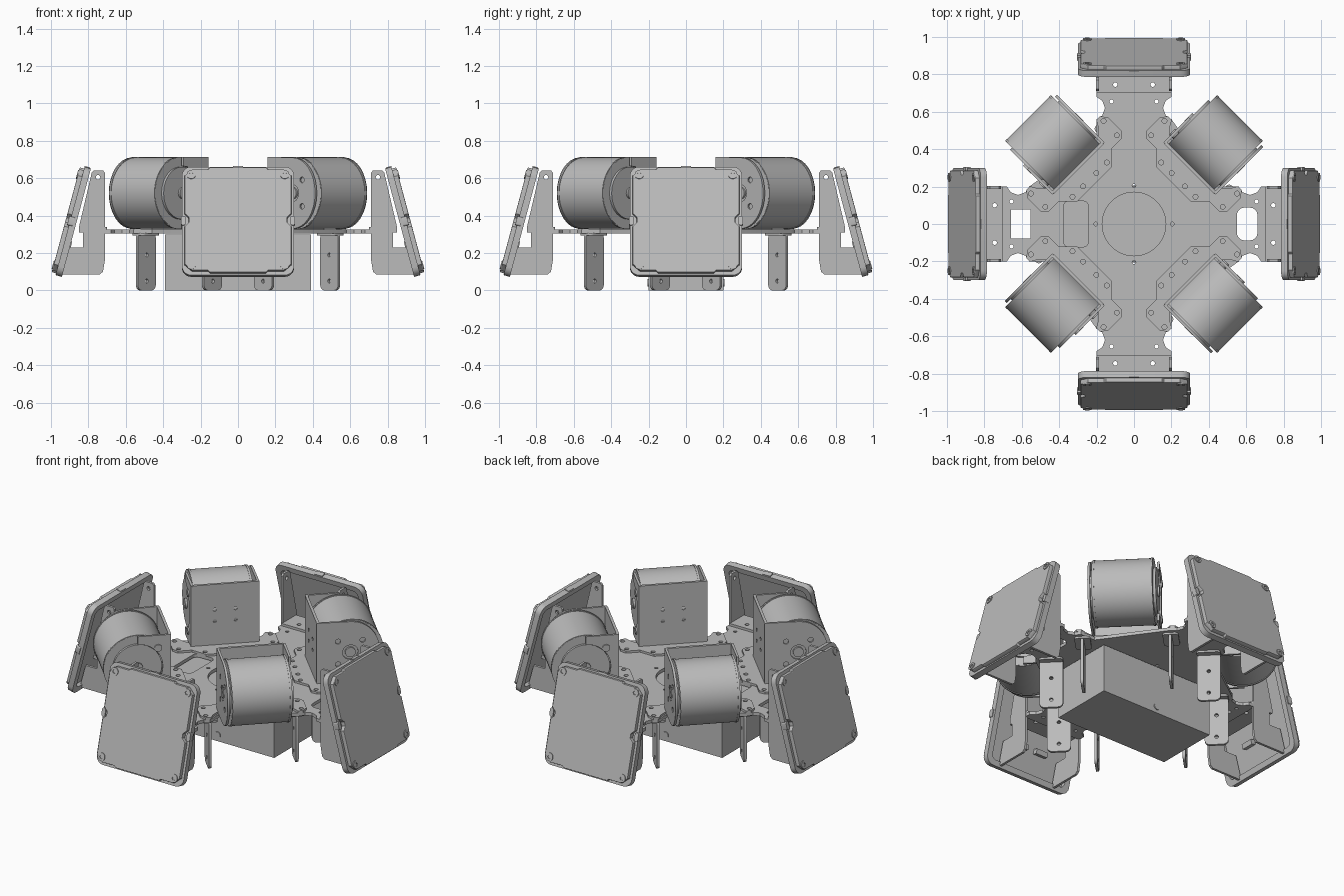
import bpy
import math
from math import pi, cos, sin
from mathutils import Matrix, Vector

cube = bpy.data.objects.get("Cube")
if cube:
    bpy.data.objects.remove(cube, do_unlink=True)


def material(name, value):
    m = bpy.data.materials.new(name)
    m.use_nodes = True
    m.diffuse_color = (value, value, value, 1)
    m.node_tree.nodes["Principled BSDF"].inputs["Base Color"].default_value = (value, value, value, 1)
    return m


GREY = material("machined grey", 0.5)


# Outlines: circle, rounded rectangle, mirrored point list
def circle(x, y, r, n=20):
    return [(x + r * cos(2 * pi * i / n), y + r * sin(2 * pi * i / n)) for i in range(n)]


def rounded(x, y, w, h, r, n=5):
    pts = []
    for q, (sx, sy) in enumerate([(1, 1), (-1, 1), (-1, -1), (1, -1)]):
        cx, cy = x + sx * (w / 2 - r), y + sy * (h / 2 - r)
        for i in range(n + 1):
            a = (q + i / n) * pi / 2
            pts.append((cx + r * cos(a), cy + r * sin(a)))
    return pts


def finish(obj, name, matrix):
    obj.name = name
    obj.matrix_world = matrix
    obj.data.materials.clear()
    obj.data.materials.append(GREY)
    bpy.ops.object.select_all(action='DESELECT')
    obj.select_set(True)
    bpy.context.view_layer.objects.active = obj
    bpy.ops.object.shade_smooth_by_angle(angle=math.radians(35))
    return obj


# Flat sheet: first outline is the border, the others are holes
def sheet(name, outlines, thick, matrix, bevel=0):
    cu = bpy.data.curves.new(name, 'CURVE')
    cu.dimensions, cu.fill_mode = '2D', 'BOTH'
    cu.extrude, cu.bevel_depth, cu.bevel_resolution = thick / 2 - bevel, bevel, 1
    cu.offset = -bevel
    for pts in outlines:
        s = cu.splines.new('POLY')
        s.points.add(len(pts) - 1)
        for p, (x, y) in zip(s.points, pts):
            p.co = (x, y, 0, 1)
        s.use_cyclic_u = True
    tmp = bpy.data.objects.new(name, cu)
    bpy.context.collection.objects.link(tmp)
    bpy.context.view_layer.update()
    deps = bpy.context.evaluated_depsgraph_get()
    mesh = bpy.data.meshes.new_from_object(tmp.evaluated_get(deps))
    bpy.data.objects.remove(tmp, do_unlink=True)
    obj = bpy.data.objects.new(name, mesh)
    bpy.context.collection.objects.link(obj)
    return finish(obj, name, matrix)


def cylinder(name, r, depth, matrix, n=64):
    bpy.ops.mesh.primitive_cylinder_add(vertices=n, radius=r, depth=depth)
    return finish(bpy.context.object, name, matrix)


def box(name, size, matrix):
    bpy.ops.mesh.primitive_cube_add(size=1)
    obj = bpy.context.object
    obj.data.transform(Matrix.Diagonal((*size, 1)))
    return finish(obj, name, matrix)


def at(x, y, z):
    return Matrix.Translation(Vector((x, y, z)))


def spin(angle, axis='Z'):
    return Matrix.Rotation(angle, 4, axis)


UP = spin(pi / 2, 'X')  # stands a sheet in the x-z plane

# Cross-shaped deck, one quarter outline repeated around the centre
quarter = [(0.72, -0.2), (0.72, 0.2), (0.68, 0.2), (0.66, 0.17), (0.62, 0.155), (0.58, 0.17),
           (0.56, 0.2), (0.46, 0.2), (0.2, 0.46), (0.2, 0.56)]
outline = []
for k in range(4):
    c, s = round(cos(k * pi / 2)), round(sin(k * pi / 2))
    mirrored = [(x, -y) for x, y in quarter[6:1:-1]]
    outline += [(x * c - y * s, x * s + y * c) for x, y in mirrored + quarter[:-2]]
holes = [circle(0, 0, 0.17, 48), rounded(-0.31, 0, 0.135, 0.245, 0.03),
         rounded(0.605, 0, 0.11, 0.175, 0.04), rounded(-0.605, 0, 0.105, 0.155, 0.002, 1)]
for k in range(4):
    a = k * pi / 2
    holes.append(circle(0.205 * cos(a), 0.205 * sin(a), 0.01, 10))
    for side in (-1, 1):
        x, y = 0.655, side * 0.12
        holes.append(circle(x * cos(a) - y * sin(a), x * sin(a) + y * cos(a), 0.011, 10))
sheet("deck", [outline] + holes, 0.02, at(0, 0, 0.315))

# Battery box under the deck
box("lower_box", (0.78, 0.4, 0.3), at(0, 0, 0.15))
for side in (-1, 1):
    cylinder("box_screw", 0.02, 0.01, at(0, side * 0.2, 0.04) @ UP, 16)


# Tilted square panel with its bracket, built facing +x
def panel(base):
    tilt = math.radians(15)
    frame = Matrix(((0, -sin(tilt), cos(tilt), 0.893), (1, 0, 0, 0),
                    (0, cos(tilt), sin(tilt), 0.37), (0, 0, 0, 1)))
    m = base @ frame
    sheet("panel_rim", [rounded(0, 0, 0.6, 0.6, 0.05), rounded(0, 0, 0.53, 0.53, 0.03)],
          0.035, m @ at(0, 0, -0.0125))
    # Cover with a small notch in each side
    half = [(0.15, -0.29), (0.16, -0.28), (0.245, -0.28), (0.285, -0.245), (0.285, -0.035),
            (0.262, -0.012), (0.262, 0.012), (0.285, 0.035), (0.285, 0.245), (0.245, 0.28),
            (0.16, 0.28), (0.15, 0.29)]
    sheet("panel_cover", [half + [(-x, y) for x, y in reversed(half)]], 0.035,
          m @ at(0, 0, 0.0115), 0.004)
    for x in (-0.25, 0.25):
        for y in (-0.25, 0.25):
            sheet("panel_screw", [circle(x, y, 0.024), circle(x, y, 0.012, 6)], 0.008,
                  m @ at(0, 0, 0.03))
        sheet("panel_side_lug", [rounded(x * 1.17, 0, 0.025, 0.05, 0.01)], 0.03, m)
    box("panel_latch", (0.055, 0.012, 0.03), m @ at(0, 0.298, -0.01))
    for x in (-0.07, 0.07):
        box("panel_socket", (0.08, 0.03, 0.03), m @ at(x, -0.12, -0.02))
    # Side cheeks and shelf
    cheek = [(0.95, 0.085), (0.74, 0.085), (0.722, 0.1), (0.712, 0.16), (0.712, 0.63), (0.722, 0.642),
             (0.77, 0.642), (0.782, 0.63), (0.85, 0.34), (0.85, 0.31), (0.83, 0.31), (0.83, 0.23),
             (0.91, 0.23)]
    for side in (-1, 1):
        sheet("panel_cheek", [cheek, circle(0.748, 0.605, 0.012, 12)], 0.015,
              base @ at(0, side * 0.195, 0) @ UP)
    sheet("panel_shelf", [rounded(0.77, 0, 0.14, 0.4, 0.01),
                          circle(0.745, 0.1, 0.012, 12), circle(0.745, -0.1, 0.012, 12)],
          0.02, base @ at(0, 0, 0.33))


# Round motor in a folded bracket, built with its outer side toward +x
def motor(base):
    mid = base @ at(0.61, 0, 0.52)
    cylinder("motor_body", 0.19, 0.345, mid @ UP)
    for side in (-1, 1):
        cylinder("motor_end_cap", 0.14, 0.02, mid @ at(0, side * 0.178, 0) @ UP, 48)
        sheet("motor_seam_ring", [circle(0, 0, 0.193, 64), circle(0, 0, 0.15, 48)], 0.012,
              mid @ at(0, side * 0.165, 0) @ UP)
    cylinder("motor_shaft", 0.03, 0.03, mid @ at(0, -0.185, 0) @ UP, 24)
    cylinder("motor_shaft", 0.03, 0.03, mid @ at(0, 0.185, 0) @ UP, 24)
    # Back plate and folded sides
    screws = [circle(x, z, 0.011, 10) for x in (-0.06, 0.06) for z in (-0.035, 0.035)]
    sheet("bracket_back", [rounded(0, 0, 0.38, 0.385, 0.01)] + screws, 0.016,
          base @ at(0.425, 0, 0.522) @ spin(pi / 2) @ UP)
    closed = [(0.42, 0.33)] + [(0.61 + 0.17 * cos(a), 0.52 + 0.19 * sin(a))
                               for a in [(-0.5 + i / 16) * pi for i in range(17)]] + [(0.42, 0.714)]
    ring = [circle(0.61 + 0.1 * cos(a), 0.52 + 0.1 * sin(a), 0.016, 10)
            for a in [pi / 4 + k * pi / 2 for k in range(4)]]
    sheet("bracket_closed_side", [closed, circle(0.61, 0.52, 0.045)] + ring, 0.014,
          base @ at(0, -0.19, 0) @ UP)
    bay = [(0.61 + 0.145 * cos(a), 0.52 + 0.145 * sin(a))
           for a in [(1.5 - i / 12) * pi for i in range(13)]]
    sheet("bracket_open_side", [[(0.42, 0.33), (0.61, 0.33)] + bay + [(0.61, 0.714), (0.42, 0.714)]],
          0.014, base @ at(0, 0.19, 0) @ UP)
    for a in (0.75 * pi, 1.25 * pi):
        cylinder("motor_screw", 0.022, 0.03,
                 mid @ at(0.165 * cos(a), 0.19, 0.165 * sin(a)) @ UP, 16)
    # Foot plate with rounded ears
    foot = [(0.34, -0.17), (0.37, -0.2), (0.37, -0.28), (0.4, -0.305), (0.5, -0.305), (0.535, -0.28),
            (0.535, -0.25), (0.5, -0.23), (0.46, -0.19)]
    half = [(0.3, -0.13)] + foot
    pins = [circle(x, s * y, 0.013, 12) for s in (-1, 1)
            for x, y in ((0.335, 0.05), (0.335, 0.13), (0.505, 0.275), (0.4, 0.27))]
    sheet("bracket_foot", [half + [(x, -y) for x, y in reversed(half)]] + pins, 0.014,
          base @ at(0, 0, 0.331))
    # Hanging tabs below the deck
    for side in (-1, 1):
        sheet("hanging_leg", [rounded(0.447, 0.155, 0.135, 0.31, 0.03),
                              circle(0.447, 0.05, 0.011, 12), circle(0.447, 0.19, 0.011, 12)],
              0.016, base @ at(0, side * 0.25, 0) @ UP)
        sheet("leg_flange", [rounded(0.447, side * 0.25, 0.135, 0.09, 0.02)], 0.014,
              base @ at(0, 0, 0.3))


for k in range(4):
    panel(spin(k * pi / 2))
    motor(spin(pi / 4 + k * pi / 2))
